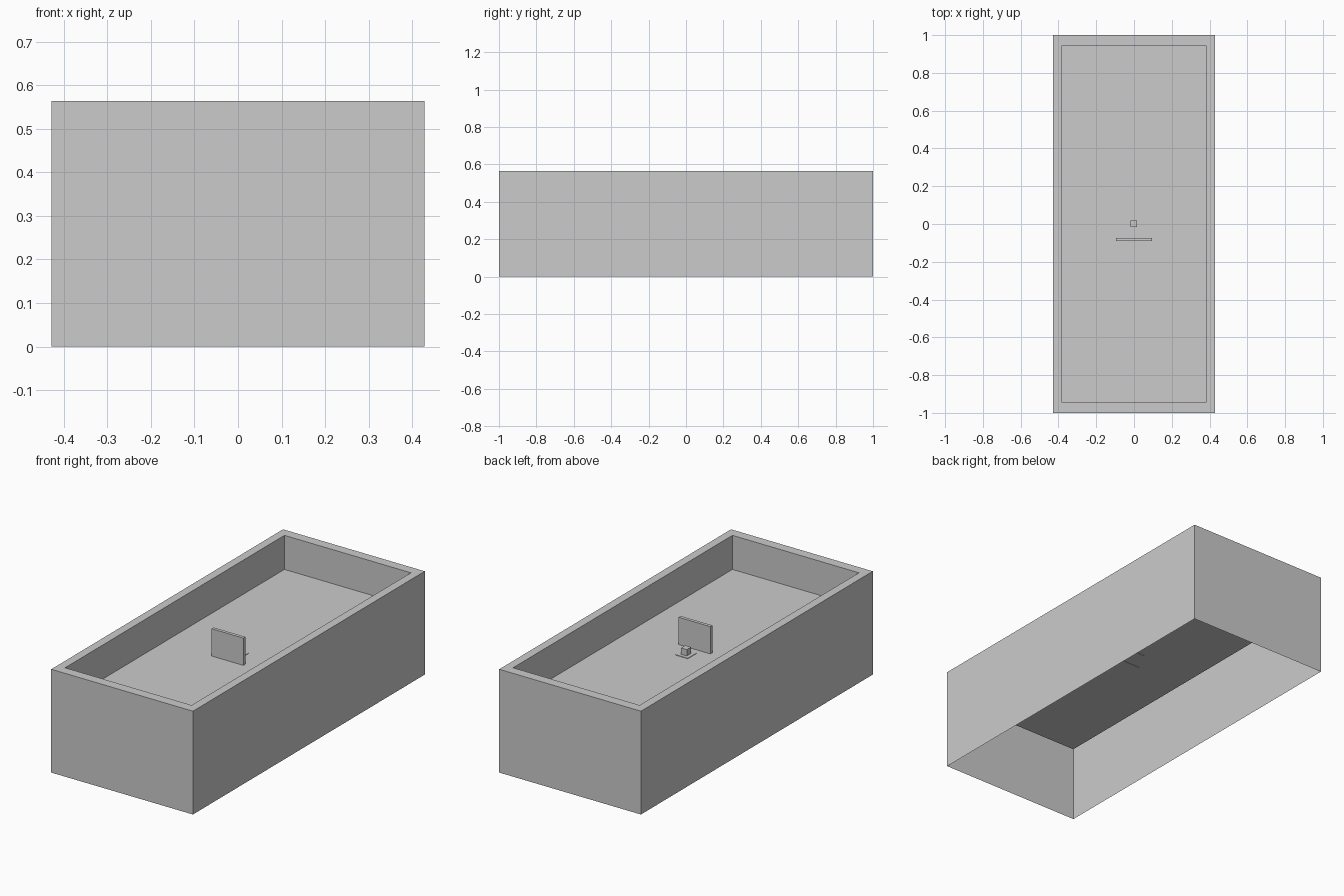
import bpy, bmesh
from mathutils import Vector

if "Cube" in bpy.data.objects:
    bpy.data.objects.remove(bpy.data.objects["Cube"])

FLOOR = 0.378


def box_bm(lo, hi):
    bm = bmesh.new()
    bmesh.ops.create_cube(bm, size=1)
    lo, hi = Vector(lo), Vector(hi)
    for v in bm.verts:
        v.co = Vector((v.co[i] + 0.5) * (hi[i] - lo[i]) + lo[i] for i in range(3))
    bm.normal_update()
    return bm


def finish(bm, name):
    mesh = bpy.data.meshes.new(name)
    bm.to_mesh(mesh)
    bm.free()
    obj = bpy.data.objects.new(name, mesh)
    bpy.context.collection.objects.link(obj)
    return obj


# Tray: thin outer walls open underneath, flat rim, recessed floor
bm = box_bm((-0.428, -1, 0), (0.428, 1, 0.564))
top = max(bm.faces, key=lambda f: f.normal.z)
bottom = min(bm.faces, key=lambda f: f.normal.z)
bmesh.ops.delete(bm, geom=[bottom], context='FACES_ONLY')
bmesh.ops.inset_region(bm, faces=[top], thickness=0.05)
for v in top.verts:  # set the exact inner opening
    v.co.x = 0.382 if v.co.x > 0 else -0.382
    v.co.y = 0.946 if v.co.y > 0 else -0.946
ret = bmesh.ops.extrude_discrete_faces(bm, faces=[top])
floor = ret['faces'][0]
bmesh.ops.delete(bm, geom=[f for f in bm.faces if f == top and f != floor], context='FACES_ONLY') if top.is_valid and top != floor else None
for v in floor.verts:
    v.co.z = FLOOR
finish(bm, "tray")

# Small stand in the middle of the floor
finish(box_bm((-0.0375, -0.0375, FLOOR - 0.003), (0.0375, 0.0375, FLOOR + 0.003)), "base_plate")
finish(box_bm((-0.018, -0.017, FLOOR), (0.016, 0.019, FLOOR + 0.038)), "stand_block")

# Upright panel in front of the stand
finish(box_bm((-0.096, -0.091, FLOOR - 0.002), (0.096, -0.073, 0.527)), "upright_panel")
